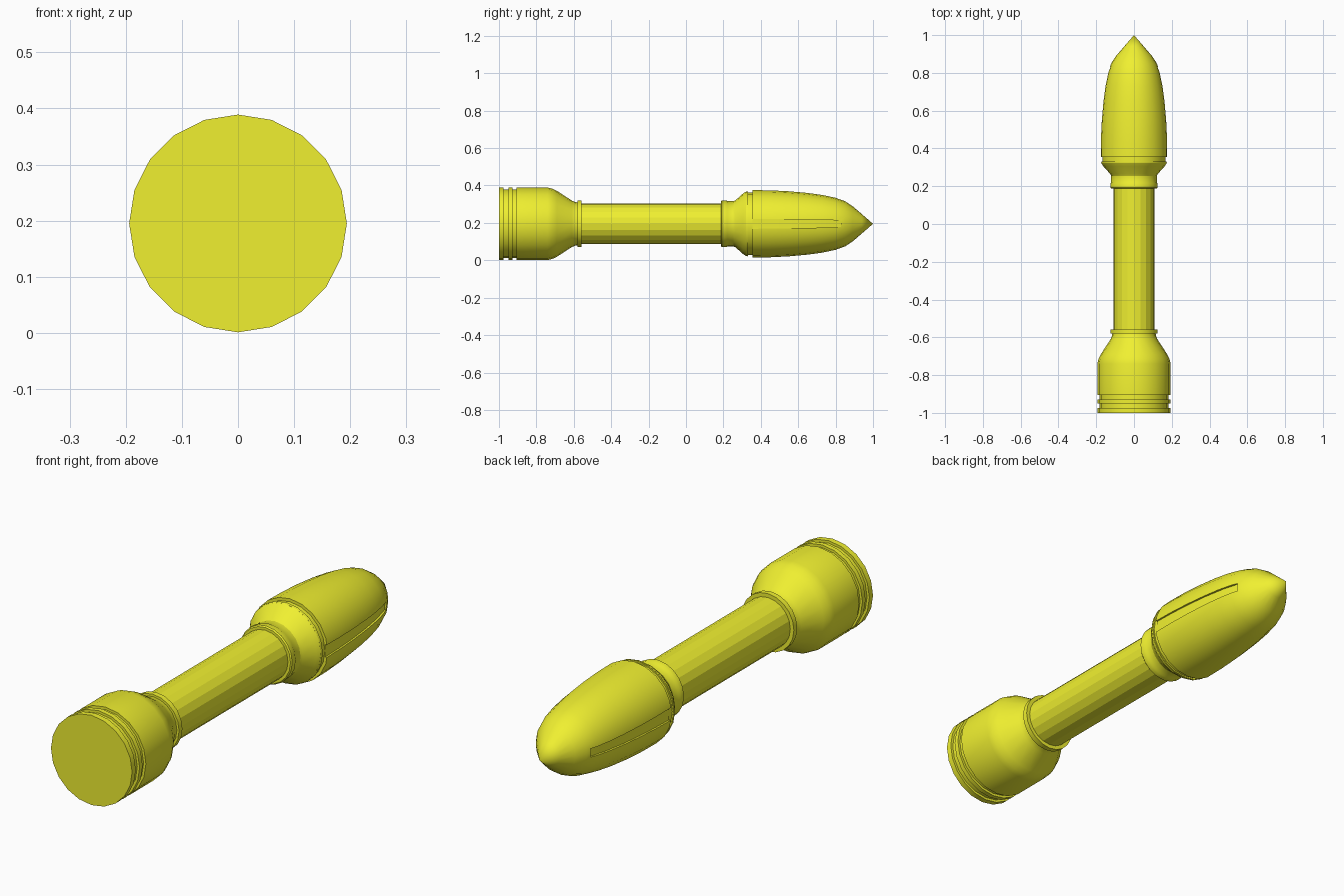
import bpy, bmesh, math

if "Cube" in bpy.data.objects:
    bpy.data.objects.remove(bpy.data.objects["Cube"])

SIDES = 20
AXIS_Z = 0.195

mat = bpy.data.materials.new("yellow")
mat.diffuse_color = (0.87, 0.87, 0.03, 1)
mat.use_nodes = True
mat.node_tree.nodes["Principled BSDF"].inputs["Base Color"].default_value = mat.diffuse_color


def add_object(name, bm):
    bmesh.ops.recalc_face_normals(bm, faces=bm.faces)
    mesh = bpy.data.meshes.new(name)
    bm.to_mesh(mesh)
    bm.free()
    mesh.materials.append(mat)
    obj = bpy.data.objects.new(name, mesh)
    bpy.context.collection.objects.link(obj)
    return obj


def smooth(obj):
    bpy.ops.object.select_all(action='DESELECT')
    obj.select_set(True)
    bpy.context.view_layer.objects.active = obj
    bpy.ops.object.shade_smooth_by_angle(angle=math.radians(30))


def turned(name, profile):
    """Turn a list of (y, radius) around the long axis, capping both ends."""
    bm = bmesh.new()
    rings = []
    for y, r in profile:
        if r == 0:
            rings.append([bm.verts.new((0, y, AXIS_Z))] * SIDES)
            continue
        angles = [2 * math.pi * i / SIDES for i in range(SIDES)]
        rings.append([bm.verts.new((r * math.cos(a), y, AXIS_Z + r * math.sin(a)))
                      for a in angles])
    for a, b in zip(rings, rings[1:]):
        for i in range(SIDES):
            j = (i + 1) % SIDES
            bm.faces.new(list(dict.fromkeys((a[i], a[j], b[j], b[i]))))
    for ring in (rings[0], rings[-1]):
        if ring[0] is not ring[1]:
            bm.faces.new(ring)
    return add_object(name, bm)


# Rear body with two grooves and a shoulder
smooth(turned("rear_body", [
    (-1.0, 0.194), (-0.975, 0.194), (-0.975, 0.183), (-0.949, 0.183),
    (-0.949, 0.194), (-0.928, 0.194), (-0.928, 0.183), (-0.906, 0.183),
    (-0.906, 0.194), (-0.74, 0.194), (-0.715, 0.188), (-0.69, 0.176),
    (-0.61, 0.124), (-0.59, 0.116), (-0.575, 0.114)]))

# Narrow tube and its rear ring
turned("tube", [(-0.58, 0.108), (0.2, 0.108)])
smooth(turned("rear_ring", [(-0.581, 0.125), (-0.558, 0.125)]))

# Front collar, flare and rim below the nose
smooth(turned("front_collar", [
    (0.187, 0.12), (0.192, 0.125), (0.215, 0.125), (0.222, 0.121), (0.256, 0.121)]))
smooth(turned("flare", [
    (0.25, 0.119), (0.265, 0.126), (0.305, 0.162), (0.322, 0.173),
    (0.332, 0.173), (0.332, 0.165), (0.36, 0.165)]))

# Pointed nose
nose = turned("nose", [
    (0.32, 0.163), (0.32, 0.172), (0.329, 0.174), (0.329, 0.167), (0.355, 0.167),
    (0.355, 0.180), (0.45, 0.179), (0.55, 0.174), (0.65, 0.165), (0.73, 0.154),
    (0.80, 0.139), (0.85, 0.121), (0.89, 0.095), (0.94, 0.052), (1.0, 0.0)])

# Tapered shallow slots along both sides of the nose
stations = [(0.345, 0.168, 0.027), (0.45, 0.167, 0.0255), (0.55, 0.162, 0.024),
            (0.65, 0.153, 0.022), (0.75, 0.138, 0.020), (0.83, 0.119, 0.018)]
for side in (1, -1):
    bm = bmesh.new()
    rings = [[bm.verts.new((side * x, y, AXIS_Z + z)) for x, z in
              ((depth, -half), (0.25, -half), (0.25, half), (depth, half))]
             for y, depth, half in stations]
    for a, b in zip(rings, rings[1:]):
        for i in range(4):
            j = (i + 1) % 4
            bm.faces.new((a[i], a[j], b[j], b[i]))
    bm.faces.new(rings[0])
    bm.faces.new(rings[-1])
    cutter = add_object("slot_cutter", bm)
    cutter.hide_render = True
    mod = nose.modifiers.new("slot", 'BOOLEAN')
    mod.operation = 'DIFFERENCE'
    mod.solver = 'EXACT'
    mod.object = cutter
    bpy.ops.object.select_all(action='DESELECT')
    bpy.context.view_layer.objects.active = nose
    nose.select_set(True)
    bpy.ops.object.modifier_apply(modifier="slot")
    bpy.data.objects.remove(cutter)
smooth(nose)
